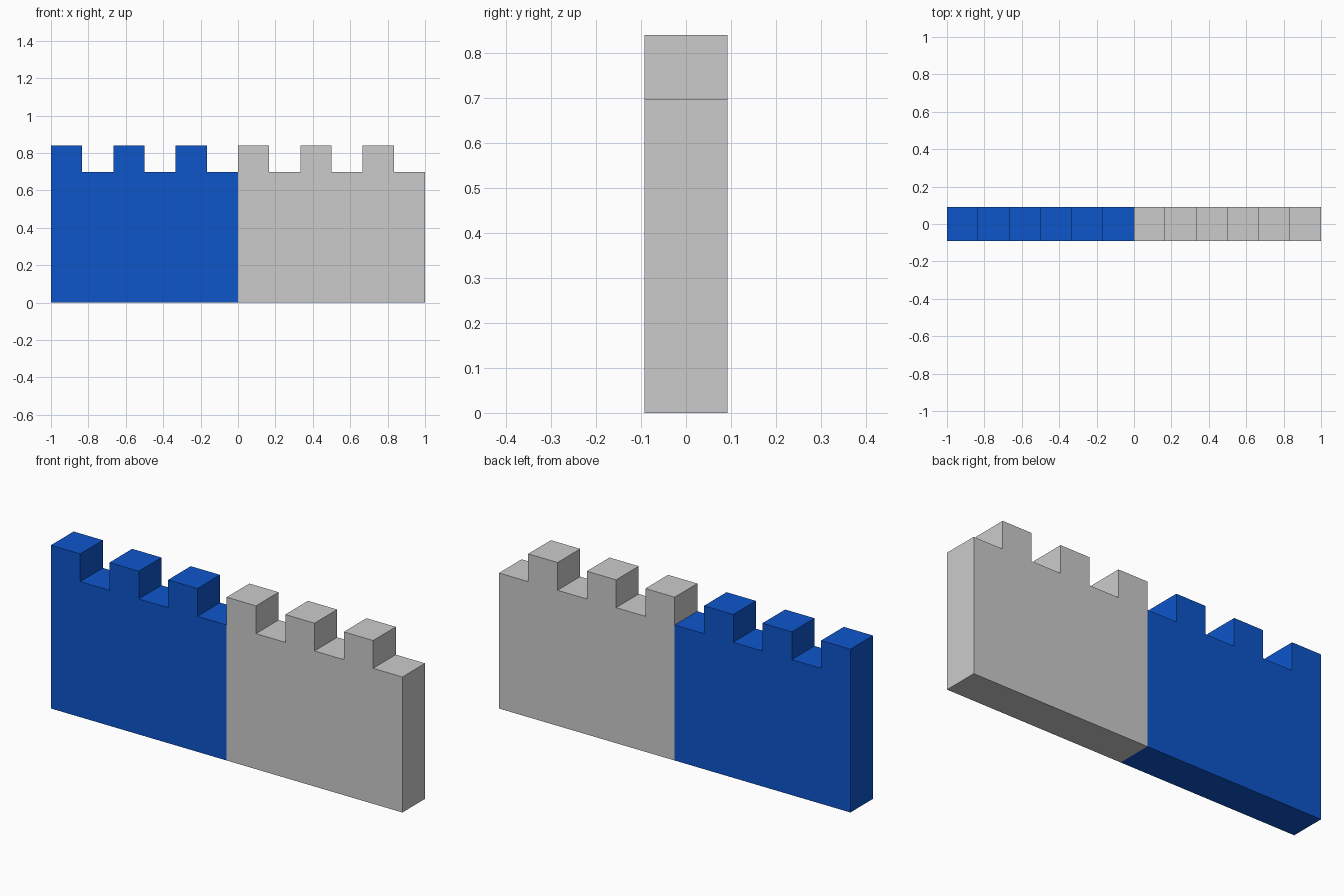
import bpy, bmesh

if "Cube" in bpy.data.objects:
    bpy.data.objects.remove(bpy.data.objects["Cube"])

HALF_DEPTH = 0.092
WALL_TOP = 0.697
MERLON_TOP = 0.84
STEP = 1 / 6


def wall_half(name, x0, material=None):
    # Battlement outline: three merlon / gap pairs, starting with a merlon
    outline = [(x0 + 1, 0), (x0, 0)]
    for i in range(6):
        z = MERLON_TOP if i % 2 == 0 else WALL_TOP
        outline += [(x0 + i * STEP, z), (x0 + (i + 1) * STEP, z)]

    # Extrude the outline through the wall thickness
    bm = bmesh.new()
    face = bm.faces.new([bm.verts.new((x, -HALF_DEPTH, z)) for x, z in outline])
    ext = bmesh.ops.extrude_face_region(bm, geom=[face], use_keep_orig=True)
    moved = [g for g in ext["geom"] if isinstance(g, bmesh.types.BMVert)]
    bmesh.ops.translate(bm, verts=moved, vec=(0, 2 * HALF_DEPTH, 0))
    bmesh.ops.recalc_face_normals(bm, faces=bm.faces[:])
    mesh = bpy.data.meshes.new(name)
    bm.to_mesh(mesh)
    bm.free()
    if material:
        mesh.materials.append(material)
    obj = bpy.data.objects.new(name, mesh)
    bpy.context.collection.objects.link(obj)
    return obj


blue = bpy.data.materials.new("blue")
blue.diffuse_color = (0.004, 0.092, 0.6, 1)
blue.use_nodes = True
blue.node_tree.nodes["Principled BSDF"].inputs["Base Color"].default_value = blue.diffuse_color

# Left blue half and right grey half of the wall
wall_half("blue_wall", -1.0, blue)
wall_half("grey_wall", 0.0)
